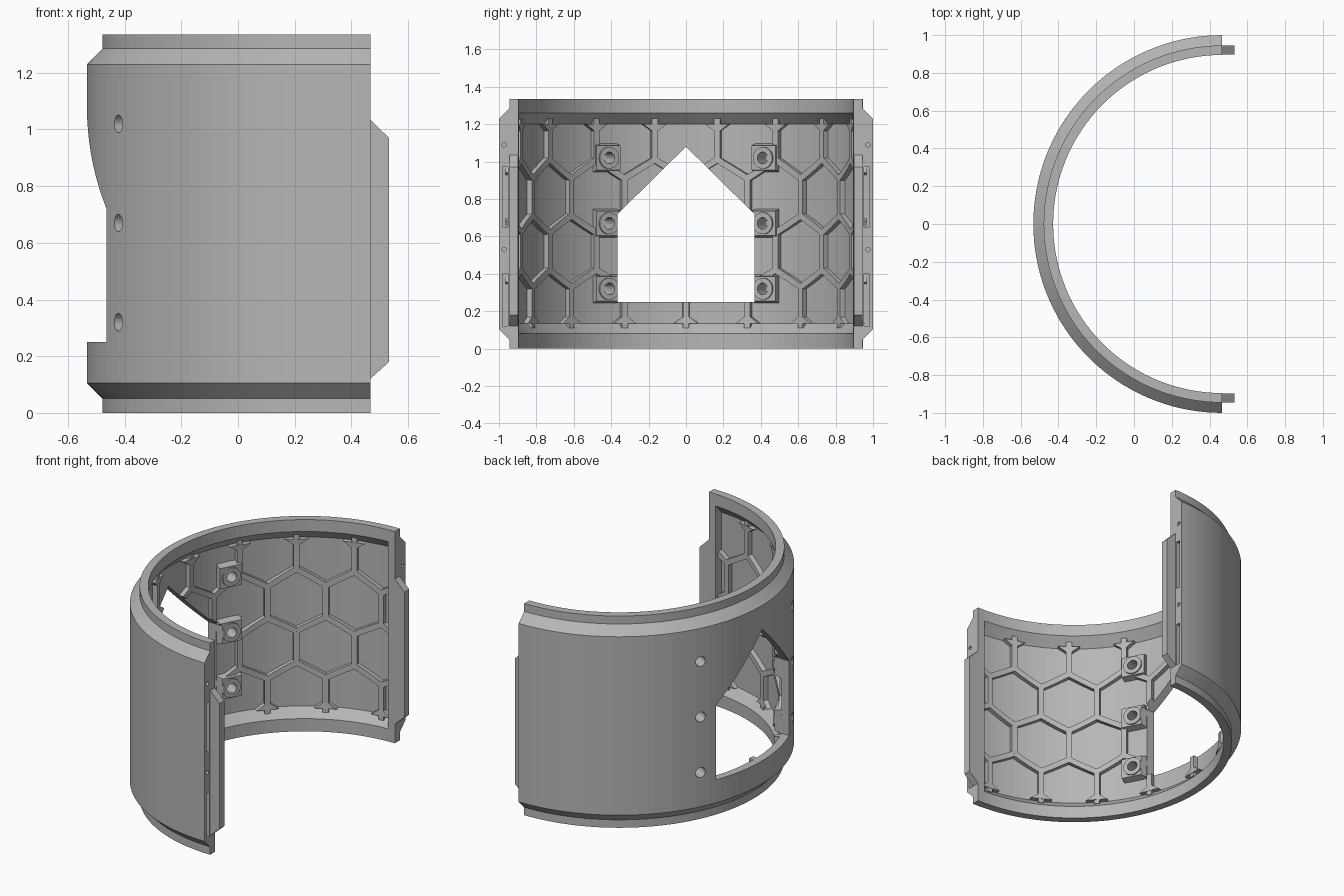
import bpy, bmesh
from math import sin, cos, radians, hypot
from mathutils import Matrix, Vector

if "Cube" in bpy.data.objects:
    bpy.data.objects.remove(bpy.data.objects["Cube"], do_unlink=True)

CX = 0.467            # x of the cylinder axis
POCKET, RIB = 0.95, 0.92
STEP = radians(20.8)  # honeycomb pitch
LIMIT = radians(88)

grey = bpy.data.materials.new("plain grey")
grey.use_nodes = True
grey.diffuse_color = (0.47, 0.47, 0.47, 1)
grey.node_tree.nodes["Principled BSDF"].inputs["Base Color"].default_value = (0.47, 0.47, 0.47, 1)


def polar(r, a, z):
    return Vector((CX - r * cos(a), r * sin(a), z))


def finish(name, bm):
    bmesh.ops.recalc_face_normals(bm, faces=bm.faces)
    me = bpy.data.meshes.new(name)
    bm.to_mesh(me)
    bm.free()
    me.materials.append(grey)
    ob = bpy.data.objects.new(name, me)
    bpy.context.scene.collection.objects.link(ob)
    return ob


def loft(bm, rings):
    """Skin a list of equal closed rings and cap both ends."""
    rings = [[bm.verts.new(p) for p in ring] for ring in rings]
    n = len(rings[0])
    for a, b in zip(rings, rings[1:]):
        for i in range(n):
            j = (i + 1) % n
            bm.faces.new((a[i], a[j], b[j], b[i]))
    bm.faces.new(rings[0])
    bm.faces.new(rings[-1][::-1])


def prism(bm, outline, axis, lo, hi):
    """Extrude a 2D outline along x or y."""
    def at(p, d):
        return (d, p[0], p[1]) if axis == "x" else (p[0], d, p[1])
    loft(bm, [[at(p, d) for p in outline] for d in (lo, hi)])


def radial_cylinder(bm, angle, z, radius, r0, r1, segments=32):
    d = polar(1, angle, 0) - polar(0, angle, 0)
    mat = Matrix.Translation(polar((r0 + r1) / 2, angle, z)) @ d.to_track_quat("Z", "Y").to_matrix().to_4x4()
    bmesh.ops.create_cone(bm, cap_ends=True, segments=segments, radius1=radius,
                          radius2=radius, depth=r1 - r0, matrix=mat)


def cut(ob, cutters):
    for c in cutters:
        m = ob.modifiers.new("cut", "BOOLEAN")
        m.operation, m.solver, m.object, m.use_self = "DIFFERENCE", "EXACT", c, True
    dg = bpy.context.evaluated_depsgraph_get()
    me = bpy.data.meshes.new_from_object(ob.evaluated_get(dg))
    ob.modifiers.clear()
    ob.data = me


# Half-cylinder shell with a recessed inner wall and solid end strips
def section(pocket):
    return [(.895, 0), (.945, 0), (.945, .05), (1, .105), (1, 1.23), (.945, 1.285),
            (.945, 1.335), (.895, 1.335), (.895, 1.26), (pocket, 1.2), (pocket, .135), (.895, .08)]


edge = 87
stations = [(-90, .895), (-edge, .895)]
stations += [(-edge + .05 + i * (2 * edge - .1) / 72, POCKET) for i in range(73)]
stations += [(edge, .895), (90, .895)]
bm = bmesh.new()
loft(bm, [[polar(r, radians(a), z) for r, z in section(p)] for a, p in stations])
shell = finish("curved_shell", bm)

# Honeycomb ribs, drawn on the unrolled wall and wrapped round
ribs_bm = bmesh.new()


def bar(a0, z0, a1, z1, w0=.034, w1=.034, segs=4):
    if min(abs(a0), abs(a1)) > LIMIT:
        return
    for flip in (False, True):
        if abs(a1 if not flip else a0) > LIMIT:   # trim at the shell ends
            if flip:
                a0, z0, a1, z1 = a1, z1, a0, z0
            t = ((LIMIT if a1 > 0 else -LIMIT) - a0) / (a1 - a0)
            a1, z1 = a0 + (a1 - a0) * t, z0 + (z1 - z0) * t
    du, dz = (a1 - a0) * RIB, z1 - z0
    length = hypot(du, dz)
    nu, nz = -dz / length, du / length
    rings = []
    for i in range(segs + 1):
        t = i / segs
        h = (w0 + (w1 - w0) * t) / 2
        a, z = a0 + (a1 - a0) * t, z0 + dz * t
        p, q = (a + nu * h / RIB, z + nz * h), (a - nu * h / RIB, z - nz * h)
        rings.append([polar(RIB, *p), polar(RIB, *q), polar(.965, *q), polar(.965, *p)])
    loft(ribs_bm, rings)


for k in range(-5, 6):
    a, b = k * STEP, (k + .5) * STEP
    bar(a, .11, a, .33)
    bar(b, .42, b, .62)
    bar(a, .71, a, .91)
    bar(b, 1.01, b, 1.23)
    bar(a, .135, a, .17, .13, .034, 1)       # flared feet
    bar(b, 1.2, b, 1.165, .13, .034, 1)
    for low, high, flip in ((.33, .42, 0), (.62, .71, 1), (.91, 1.01, 0)):
        za, zb = (high, low) if flip else (low, high)
        bar(a, za, b, zb)
        bar(b, zb, a + STEP, za)
ribs = finish("honeycomb_ribs", ribs_bm)

# Screw bosses beside the window
boss_angle = radians(27.2)
boss_heights = (.32, .67, 1.02)
bosses = []
hole_bm = bmesh.new()
for side, sign in (("left", 1), ("right", -1)):
    ang = sign * boss_angle
    for n, z in enumerate(boss_heights):
        bm = bmesh.new()
        tangent = Vector((sin(ang), cos(ang), 0))
        out = Vector((-cos(ang), sin(ang), 0))
        mid = polar(0, ang, z)
        rings = []
        for r, h in ((.905, .065), (.965, .08)):
            rings.append([mid + out * r + tangent * (u * .072) + Vector((0, 0, v * h))
                          for u, v in ((-1, -1), (1, -1), (1, 1), (-1, 1))])
        loft(bm, rings)
        bosses.append(finish(f"{side}_screw_boss_{n + 1}", bm))
        bm = bmesh.new()
        radial_cylinder(bm, ang, z, .058, .895, .93)
        bosses.append(finish(f"{side}_boss_collar_{n + 1}", bm))
        radial_cylinder(hole_bm, ang, z, .031, .8, 1.1)
holes = finish("screw_hole_cutter", hole_bm)

# Pointed window cutter
bm = bmesh.new()
prism(bm, [(-.365, .25), (.365, .25), (.365, .72), (0, 1.08), (-.365, .72)], "x", -.8, .2)
window = finish("window_cutter", bm)

# Slots and pin holes in the end faces
bm = bmesh.new()
for s in (1, -1):
    for z0, z1 in ((.12, .40), (.65, .97)):
        prism(bm, [(s * .952, z0), (s * .98, z0), (s * .98, z1), (s * .952, z1)], "x", .42, .6)
    for z in (.53, 1.09):
        bmesh.ops.create_cone(bm, cap_ends=True, segments=16, radius1=.012, radius2=.012, depth=.16,
                              matrix=Matrix.Translation((.48, s * .972, z)) @ Matrix.Rotation(radians(90), 4, "Y"))
slots = finish("end_slot_cutter", bm)

cut(shell, [window, holes, slots])
cut(ribs, [window, holes])
for b in bosses:
    cut(b, [window, holes])
for c in (window, holes, slots):
    bpy.data.objects.remove(c, do_unlink=True)

# Chamfered locating tongues on both ends
for side, s in (("left", 1), ("right", -1)):
    bm = bmesh.new()
    prism(bm, [(.43, .12), (CX, .12), (.533, .18), (.533, .97), (CX, 1.035), (.43, 1.035)],
          "y", s * .897, s * .944)
    finish(f"{side}_tongue", bm)
